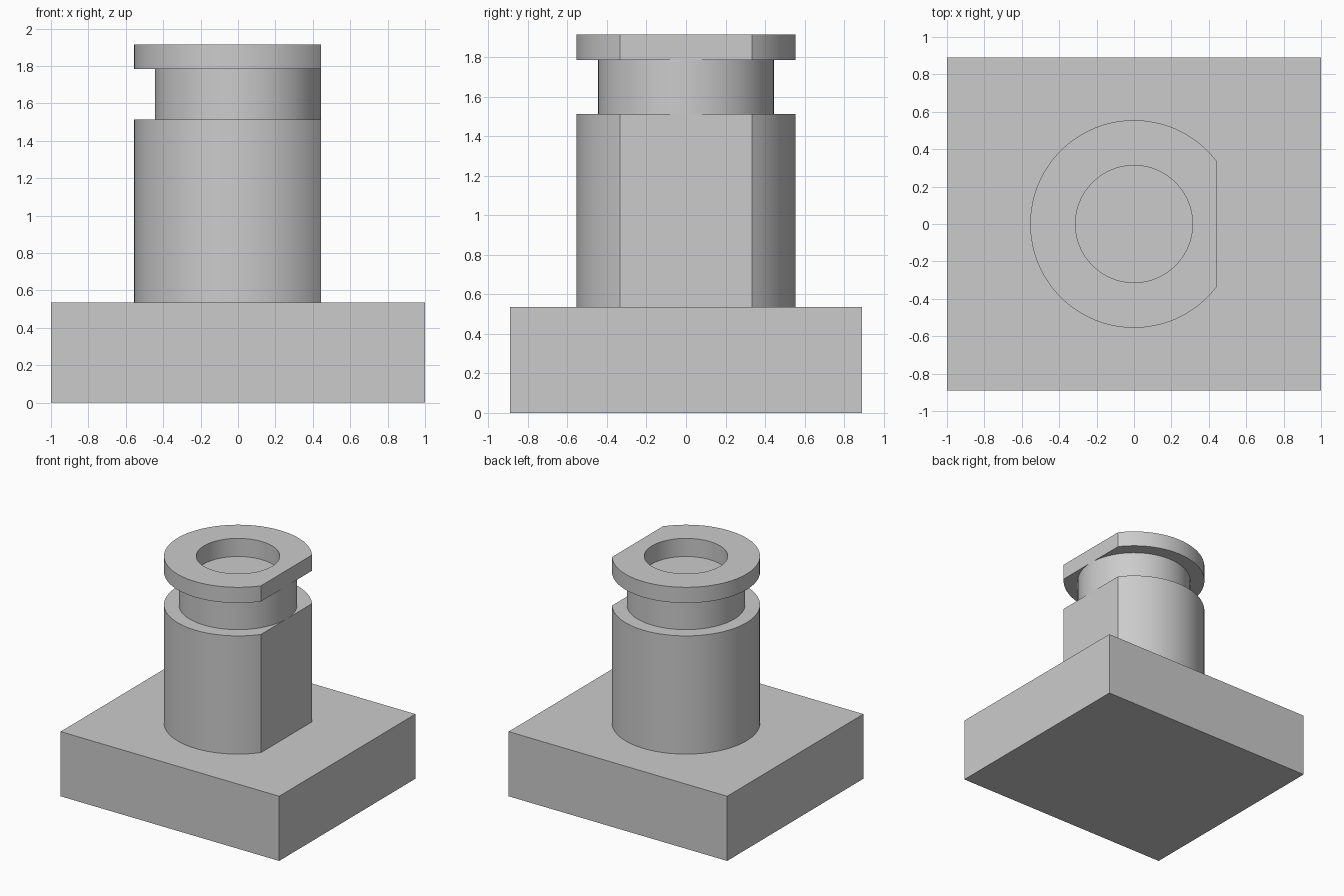
import bpy, bmesh
from math import acos, cos, sin, pi

if "Cube" in bpy.data.objects:
    bpy.data.objects.remove(bpy.data.objects["Cube"], do_unlink=True)

OUTER, NECK, BORE = 0.555, 0.444, 0.313
FLAT_X = 0.444
BASE_TOP, SHOULDER, COLLAR_BOTTOM, TOP = 0.535, 1.513, 1.785, 1.915
BORE_FLOOR = TOP - 0.15

grey = bpy.data.materials.new("plain grey")
grey.use_nodes = True
colour = (0.6, 0.6, 0.6, 1)
grey.diffuse_color = colour
grey.node_tree.nodes["Principled BSDF"].inputs["Base Color"].default_value = colour


def add_object(name, bm):
    bmesh.ops.recalc_face_normals(bm, faces=bm.faces)
    mesh = bpy.data.meshes.new(name)
    bm.to_mesh(mesh)
    bm.free()
    mesh.materials.append(grey)
    obj = bpy.data.objects.new(name, mesh)
    bpy.context.collection.objects.link(obj)
    return obj


# Square base block
bm = bmesh.new()
bmesh.ops.create_cube(bm, size=1)
for v in bm.verts:
    v.co = (v.co.x * 2, v.co.y * 1.78, (v.co.z + 0.5) * BASE_TOP)
add_object("base_block", bm)

# Grooved post with a flat on its left side and a shallow bore on top
half = acos(FLAT_X / OUTER)
ARC, CHORD = 96, 24
angles = [half + (2 * pi - 2 * half) * i / ARC for i in range(ARC)]
angles += [-half + 2 * half * i / CHORD for i in range(CHORD)]
profile = [(OUTER, BASE_TOP - 0.02), (OUTER, SHOULDER), (NECK, SHOULDER),
           (NECK, COLLAR_BOTTOM), (OUTER, COLLAR_BOTTOM), (OUTER, TOP),
           (BORE, TOP), (BORE, BORE_FLOOR)]
bm = bmesh.new()
rings = [[bm.verts.new((min(r * cos(a), FLAT_X), r * sin(a), z)) for a in angles]
         for r, z in profile]
count = len(angles)
for low, high in zip(rings, rings[1:]):
    for i in range(count):
        j = (i + 1) % count
        bm.faces.new((low[i], low[j], high[j], high[i]))
bm.faces.new(rings[0])
bm.faces.new(rings[-1])
# Merge the points where the neck touches the flat
bmesh.ops.remove_doubles(bm, verts=bm.verts, dist=0.00001)
post = add_object("grooved_post", bm)

bpy.ops.object.select_all(action="DESELECT")
post.select_set(True)
bpy.context.view_layer.objects.active = post
bpy.ops.object.shade_smooth_by_angle(angle=pi / 6)
